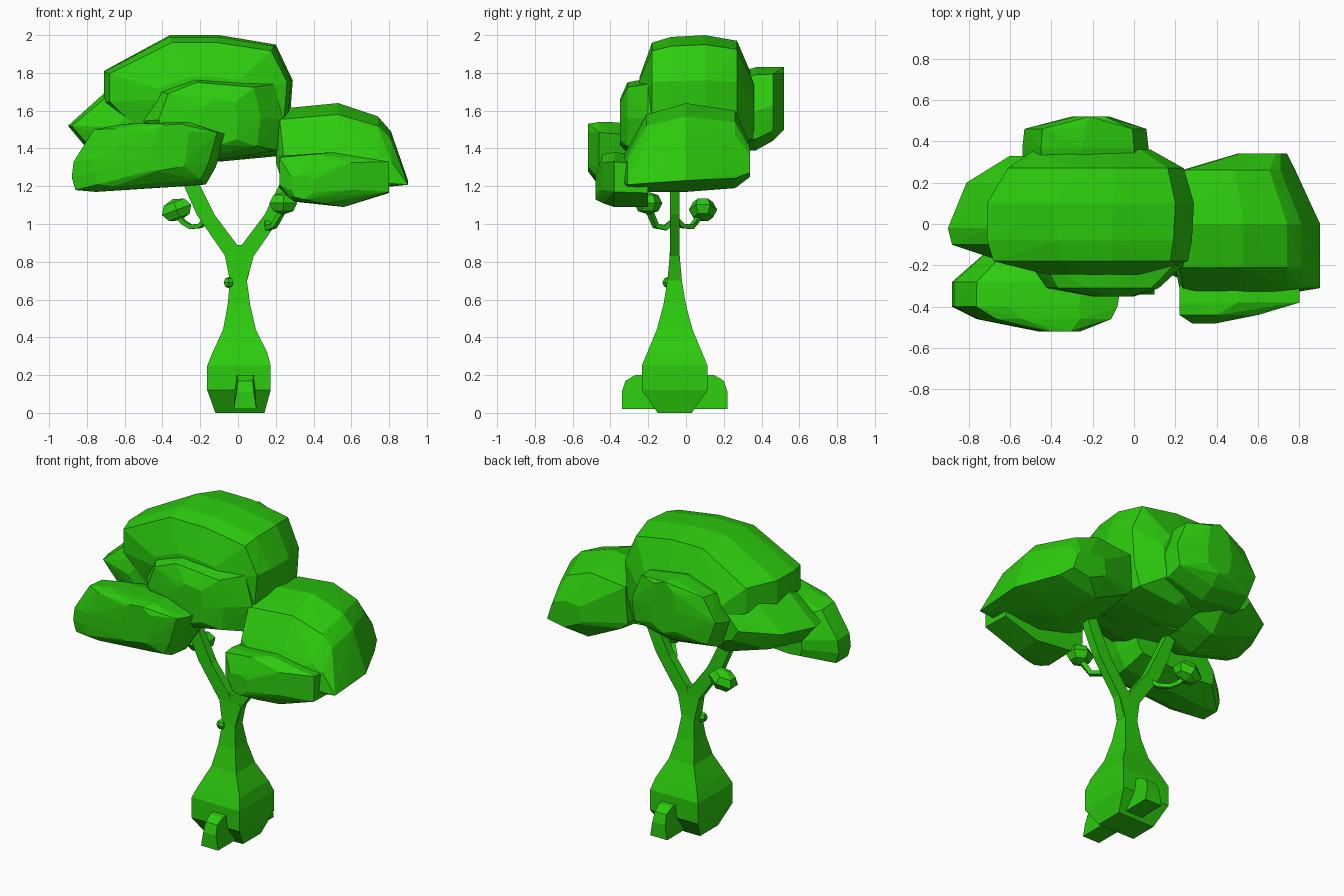
import bpy, bmesh, math
from mathutils import Vector, Matrix

leaf = bpy.data.materials.new("green")
leaf.diffuse_color = (0.025, 0.6, 0.004, 1)


def finish(name, bm):
    bmesh.ops.recalc_face_normals(bm, faces=bm.faces)
    me = bpy.data.meshes.new(name)
    bm.to_mesh(me)
    bm.free()
    me.materials.append(leaf)
    ob = bpy.data.objects.new(name, me)
    bpy.context.collection.objects.link(ob)
    return ob


def clump(name, outline, stations):
    """Faceted solid: front outline refitted to (y, x0, x1, z0, z1) at each depth, then hulled."""
    xs, zs = zip(*outline)
    ax, az = min(xs), min(zs)
    w, h = max(xs) - ax, max(zs) - az
    bm = bmesh.new()
    for y, x0, x1, z0, z1 in stations:
        for x, z in outline:
            bm.verts.new((x0 + (x - ax) / w * (x1 - x0), y, z0 + (z - az) / h * (z1 - z0)))
    bmesh.ops.convex_hull(bm, input=bm.verts)
    inner = [v for v in bm.verts if not v.link_faces]
    bmesh.ops.delete(bm, geom=inner, context='VERTS')
    return finish(name, bm)


def skin(bm, loops):
    """Walls between successive loops plus both caps."""
    n = len(loops[0])
    for a, b in zip(loops, loops[1:]):
        for i in range(n):
            j = (i + 1) % n
            bm.faces.new((a[i], a[j], b[j], b[i]))
    bm.faces.new(loops[0])
    bm.faces.new(loops[-1])


def column(name, rings):
    """Stack of level rectangles (x, y, z, half width x, half width y)."""
    bm = bmesh.new()
    skin(bm, [[bm.verts.new((x + sx * rx, y + sy * ry, z))
               for sx, sy in ((-1, -1), (1, -1), (1, 1), (-1, 1))] for x, y, z, rx, ry in rings])
    return finish(name, bm)


def twig(name, points, r):
    """Thin square tube along a path."""
    bm = bmesh.new()
    pts = [Vector(p) for p in points]
    loops = []
    for i, p in enumerate(pts):
        d = (pts[min(i + 1, len(pts) - 1)] - pts[max(i - 1, 0)]).normalized()
        u = d.cross(Vector((0, 0, 1))).normalized() * r
        v = d.cross(u).normalized() * r
        loops.append([bm.verts.new(p + q) for q in (u + v, v - u, -u - v, u - v)])
    skin(bm, loops)
    return finish(name, bm)


def tuft(name, centre, size, tilt=0):
    """Small faceted ball."""
    bm = bmesh.new()
    bmesh.ops.create_uvsphere(bm, u_segments=6, v_segments=4, radius=1)
    for v in bm.verts:
        v.co = Vector(centre) + Matrix.Rotation(tilt, 3, 'Y') @ (v.co * Vector(size))
    return finish(name, bm)


# Square trunk with swollen base
column("trunk", [(0.01, -0.06, 0, 0.13, 0.09), (0.005, -0.06, 0.12, 0.168, 0.174),
                 (0.005, -0.06, 0.25, 0.168, 0.174), (0.01, -0.06, 0.32, 0.145, 0.145),
                 (0.008, -0.06, 0.44, 0.087, 0.095), (0.005, -0.06, 0.57, 0.06, 0.06),
                 (0.002, -0.06, 0.7, 0.045, 0.038), (0.005, -0.06, 0.83, 0.074, 0.027),
                 (0.012, -0.06, 0.89, 0.04, 0.024)])

# Forked branches, mirrored
for side, name in ((-1, "left_branch"), (1, "right_branch")):
    path = [(0, 0.7, 0.04), (0.035, 0.83, 0.04), (0.065, 0.89, 0.052),
            (0.18, 1.05, 0.047), (0.25, 1.2, 0.043), (0.33, 1.4, 0.03)]
    column(name, [(0.008 + side * x, -0.06, z, w, 0.026) for x, z, w in path])

# Buttress roots, front and back
for side, name in ((-1, "front_root"), (1, "back_root")):
    bm = bmesh.new()
    skin(bm, [[bm.verts.new((0.038 + s * w, -0.06 + side * d, z)) for d, z, w in
               ((0.08, 0.02, 0.06), (0.28, 0.02, 0.06), (0.28, 0.11, 0.045),
                (0.26, 0.17, 0.04), (0.21, 0.2, 0.045), (0.08, 0.2, 0.05))] for s in (-1, 1)])
    finish(name, bm)

# Twigs, tufts and trunk knob
twig("left_twig", [(-0.16, -0.06, 1.03), (-0.2, -0.02, 0.99), (-0.25, 0.03, 0.985),
                   (-0.29, 0.05, 1.01), (-0.32, 0.08, 1.05)], 0.012)
tuft("left_tuft", (-0.325, 0.09, 1.075), (0.095, 0.075, 0.06), -0.35)
twig("right_twig", [(0.15, -0.06, 1.02), (0.16, -0.11, 0.98), (0.19, -0.16, 0.99),
                    (0.23, -0.19, 1.06)], 0.014)
tuft("right_tuft", (0.24, -0.2, 1.11), (0.085, 0.075, 0.06))
tuft("trunk_knob", (-0.05, -0.095, 0.69), (0.03, 0.03, 0.03))

# Foliage
clump("top_foliage",
      [(-0.71, 1.81), (-0.36, 2.0), (-0.1, 2.0), (0.2, 1.95), (0.29, 1.76), (0.27, 1.5),
       (0.22, 1.36), (-0.1, 1.33), (-0.5, 1.42), (-0.71, 1.64)],
      [(-0.245, -0.42, 0.05, 1.55, 1.78), (-0.18, -0.68, 0.26, 1.38, 1.96), (-0.08, -0.71, 0.28, 1.34, 1.99),
       (0.1, -0.71, 0.29, 1.33, 2.0), (0.27, -0.61, 0.24, 1.36, 1.97), (0.36, -0.48, 0.08, 1.45, 1.76)])
clump("front_foliage",
      [(-0.5, 1.54), (-0.43, 1.7), (-0.22, 1.77), (0.2, 1.74), (0.25, 1.55), (0.22, 1.38),
       (-0.1, 1.33), (-0.4, 1.38)],
      [(-0.35, -0.2, 0.0, 1.42, 1.66), (-0.31, -0.42, 0.12, 1.37, 1.75), (-0.2, -0.5, 0.24, 1.34, 1.77),
       (0.05, -0.5, 0.24, 1.33, 1.77)])
clump("left_foliage",
      [(-0.9, 1.52), (-0.7, 1.7), (-0.5, 1.71), (-0.3, 1.6), (-0.25, 1.38), (-0.45, 1.3), (-0.8, 1.4)],
      [(-0.18, -0.64, -0.3, 1.36, 1.65), (-0.1, -0.88, -0.25, 1.32, 1.69), (-0.02, -0.9, -0.25, 1.3, 1.71),
       (0.2, -0.81, -0.25, 1.32, 1.71), (0.33, -0.6, -0.3, 1.42, 1.65)])
clump("low_left_foliage",
      [(-0.88, 1.25), (-0.87, 1.33), (-0.76, 1.5), (-0.6, 1.53), (-0.25, 1.54), (-0.06, 1.48),
       (-0.12, 1.3), (-0.17, 1.21), (-0.3, 1.2), (-0.75, 1.17), (-0.86, 1.18)],
      [(-0.52, -0.46, -0.26, 1.28, 1.53), (-0.46, -0.76, -0.11, 1.2, 1.54), (-0.4, -0.88, -0.08, 1.17, 1.54),
       (-0.28, -0.88, -0.06, 1.17, 1.53), (-0.14, -0.72, -0.1, 1.23, 1.48)])
clump("right_foliage",
      [(0.22, 1.61), (0.53, 1.64), (0.74, 1.57), (0.81, 1.49), (0.9, 1.23), (0.55, 1.17),
       (0.25, 1.3), (0.2, 1.35)],
      [(-0.36, 0.45, 0.6, 1.22, 1.3), (-0.31, 0.22, 0.9, 1.18, 1.4), (-0.21, 0.2, 0.9, 1.17, 1.58),
       (0, 0.2, 0.9, 1.17, 1.64), (0.26, 0.23, 0.78, 1.19, 1.6), (0.34, 0.5, 0.74, 1.25, 1.42)])
clump("low_right_foliage",
      [(0.22, 1.36), (0.5, 1.38), (0.8, 1.33), (0.8, 1.17), (0.56, 1.09), (0.3, 1.12), (0.22, 1.2)],
      [(-0.48, 0.28, 0.4, 1.13, 1.26), (-0.44, 0.22, 0.6, 1.11, 1.37), (-0.38, 0.22, 0.8, 1.09, 1.38),
       (-0.2, 0.22, 0.8, 1.09, 1.36)])
clump("back_foliage",
      [(-0.54, 1.6), (-0.45, 1.76), (-0.25, 1.83), (0.0, 1.79), (0.07, 1.6), (0.05, 1.45),
       (-0.2, 1.39), (-0.48, 1.43)],
      [(0.2, -0.54, 0.07, 1.39, 1.78), (0.37, -0.54, 0.07, 1.39, 1.83), (0.46, -0.53, 0.06, 1.44, 1.83),
       (0.52, -0.3, -0.12, 1.5, 1.83)])
